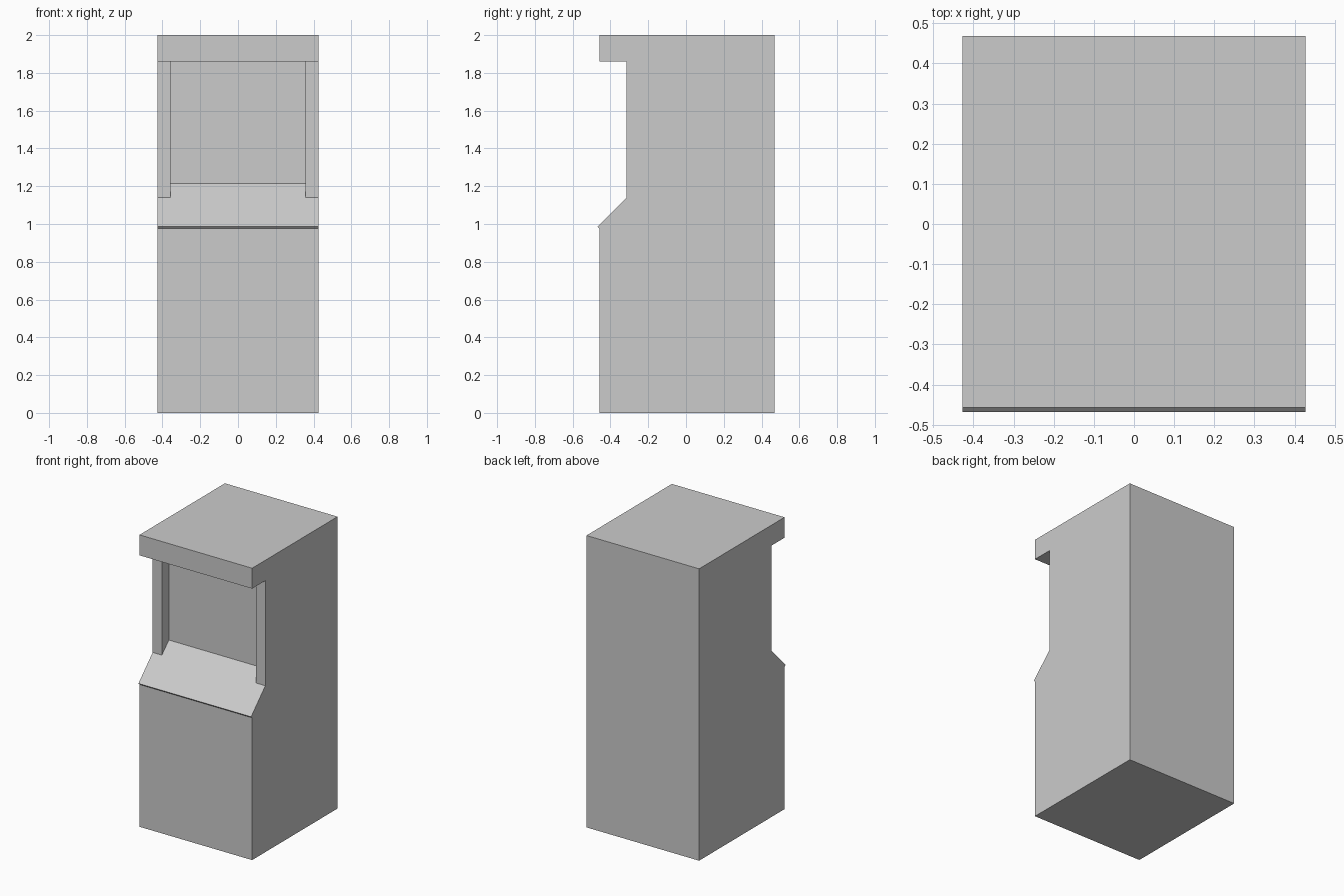
import bpy
import bmesh
from mathutils import Vector

cube = bpy.data.objects.get("Cube")
if cube:
    bpy.data.objects.remove(cube, do_unlink=True)

HALF_WIDTH = 0.427
SCREEN_HALF = 0.357
RECESS = 0.075

grey = bpy.data.materials.new("light grey")
grey.use_nodes = True
grey.diffuse_color = (0.6, 0.6, 0.6, 1)
shader = next(n for n in grey.node_tree.nodes if n.type == "BSDF_PRINCIPLED")
shader.inputs["Base Color"].default_value = grey.diffuse_color

# Side profile (y, z): base, lip, sloped control panel, screen bezel, header
profile = [(0.468, 0), (-0.457, 0), (-0.457, 0.975), (-0.468, 0.986),
           (-0.314, 1.14), (-0.314, 1.86), (-0.457, 1.86), (-0.457, 2), (0.468, 2)]

# Cabinet body extruded across the width
bm = bmesh.new()
side = bm.faces.new([bm.verts.new((-HALF_WIDTH, y, z)) for y, z in profile])
swept = bmesh.ops.extrude_face_region(bm, geom=[side])
far_verts = [g for g in swept["geom"] if isinstance(g, bmesh.types.BMVert)]
bmesh.ops.translate(bm, verts=far_verts, vec=(2 * HALF_WIDTH, 0, 0))


def bezel_faces():
    """Faces of the upright front between the control panel and the header."""
    return [f for f in bm.faces
            if all(abs(v.co.y + 0.314) < 0.001 for v in f.verts)]


# Split the bezel into two side posts and the screen
for x in (-SCREEN_HALF, SCREEN_HALF):
    faces = bezel_faces()
    geom = set(faces)
    for f in faces:
        geom.update(f.edges, f.verts)
    bmesh.ops.bisect_plane(bm, geom=list(geom), plane_co=(x, 0, 0),
                           plane_no=(1, 0, 0))

# Sink the screen; its lower edge follows the slope of the control panel
screen = [f for f in bezel_faces() if abs(f.calc_center_median().x) < 0.1]
sunk = bmesh.ops.extrude_face_region(bm, geom=screen)
old = [f for f in screen if f.is_valid]
if old:
    bmesh.ops.delete(bm, geom=old, context="FACES_ONLY")
for v in sunk["geom"]:
    if isinstance(v, bmesh.types.BMVert):
        rise = RECESS if v.co.z < 1.5 else 0
        v.co += Vector((0, RECESS, rise))

bmesh.ops.recalc_face_normals(bm, faces=bm.faces[:])
mesh = bpy.data.meshes.new("arcade_cabinet")
bm.to_mesh(mesh)
bm.free()
mesh.materials.append(grey)
cabinet = bpy.data.objects.new("arcade_cabinet", mesh)
bpy.context.collection.objects.link(cabinet)
